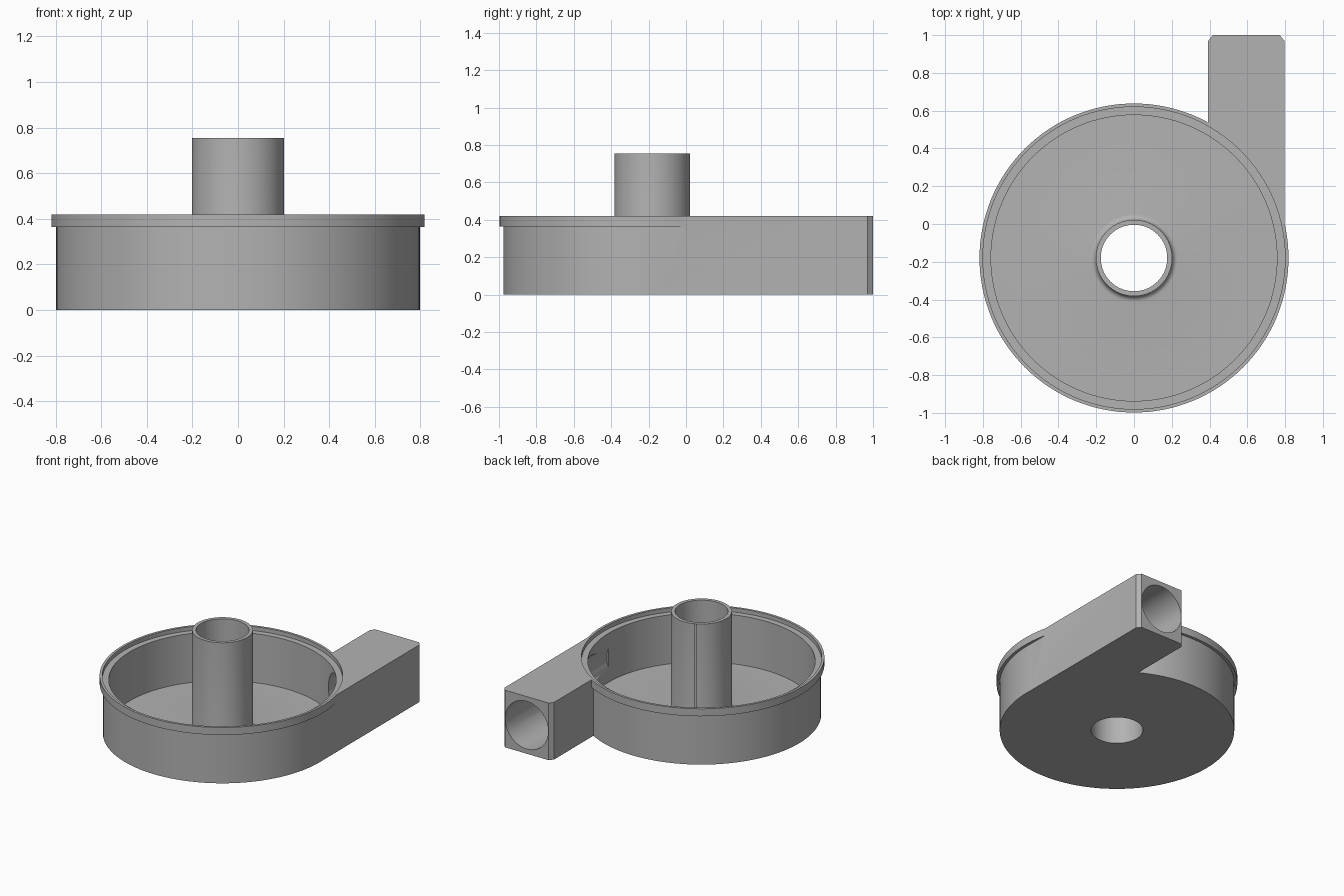
import bpy, bmesh, math
from mathutils import Matrix, Vector

cube = bpy.data.objects.get("Cube")
if cube:
    bpy.data.objects.remove(cube, do_unlink=True)

CY = -0.18           # centre of the round chamber
TOP = 0.42           # rim height
FLOOR = 0.03
POST_R = 0.202
FILLET = 0.03

grey = bpy.data.materials.new("plain grey")
grey.use_nodes = True
grey.diffuse_color = (0.45, 0.45, 0.45, 1)
grey.node_tree.nodes["Principled BSDF"].inputs["Base Color"].default_value = grey.diffuse_color


def make_object(name, bm):
    bmesh.ops.recalc_face_normals(bm, faces=bm.faces)
    mesh = bpy.data.meshes.new(name)
    bm.to_mesh(mesh)
    bm.free()
    mesh.materials.append(grey)
    obj = bpy.data.objects.new(name, mesh)
    bpy.context.collection.objects.link(obj)
    return obj


def lathe(name, profile, steps=128):
    """Spin a closed (radius, z) profile into a ring-shaped solid."""
    bm = bmesh.new()
    rings = []
    for i in range(steps):
        a = 2 * math.pi * i / steps
        rings.append([bm.verts.new((r * math.cos(a), CY + r * math.sin(a), z)) for r, z in profile])
    n = len(profile)
    for i in range(steps):
        a, b = rings[i], rings[(i + 1) % steps]
        for j in range(n):
            k = (j + 1) % n
            bm.faces.new((a[j], b[j], b[k], a[k]))
    return make_object(name, bm)


def prism(name, outline, height):
    bm = bmesh.new()
    face = bm.faces.new([bm.verts.new((x, y, 0)) for x, y in outline])
    side = bmesh.ops.extrude_face_region(bm, geom=[face])["geom"]
    bmesh.ops.translate(bm, vec=(0, 0, height), verts=[v for v in side if isinstance(v, bmesh.types.BMVert)])
    return make_object(name, bm)


def combine(target, other, operation):
    mod = target.modifiers.new(operation.lower(), 'BOOLEAN')
    mod.operation = operation
    mod.solver = 'EXACT'
    mod.object = other
    bpy.context.view_layer.objects.active = target
    bpy.ops.object.modifier_apply(modifier=mod.name)
    bpy.data.objects.remove(other, do_unlink=True)


# Solid drum with flange and bored centre
housing = lathe("pump_housing", [(0.176, 0), (0.797, 0), (0.797, 0.365), (0.818, 0.365),
                                 (0.818, TOP), (0.3, TOP), (0.3, 0.755), (0.176, 0.755)])

# Tangent outlet block with chamfered end corners
outlet = prism("outlet_block", [(0.393, CY + 0.03), (0.796, CY + 0.03), (0.796, 0.97),
                                (0.772, 1), (0.417, 1), (0.393, 0.97)], TOP)
combine(housing, outlet, 'UNION')

# Chamber cutter: leaves the central post, its base fillet and the lid ledge
fillet = [(POST_R + FILLET * (1 - math.cos(t)), FLOOR + FILLET * (1 - math.sin(t)))
          for t in (math.pi / 2 * i / 6 for i in range(7))]
chamber = lathe("chamber_cutter", [(POST_R, 0.9)] + fillet +
                [(0.757, FLOOR), (0.757, 0.39), (0.8, 0.39), (0.8, 0.9)])
combine(housing, chamber, 'DIFFERENCE')

# Outlet bore running into the chamber
bm = bmesh.new()
length = 1.3
bmesh.ops.create_cone(bm, cap_ends=True, segments=64, radius1=0.175, radius2=0.175, depth=length,
                      matrix=Matrix.Translation(Vector((0.595, CY + length / 2, TOP / 2)))
                      @ Matrix.Rotation(math.pi / 2, 4, 'X'))
combine(housing, make_object("bore_cutter", bm), 'DIFFERENCE')

# Smooth curved walls, crisp edges
bpy.ops.object.select_all(action='DESELECT')
housing.select_set(True)
bpy.context.view_layer.objects.active = housing
bpy.ops.object.shade_smooth_by_angle(angle=math.radians(30))
